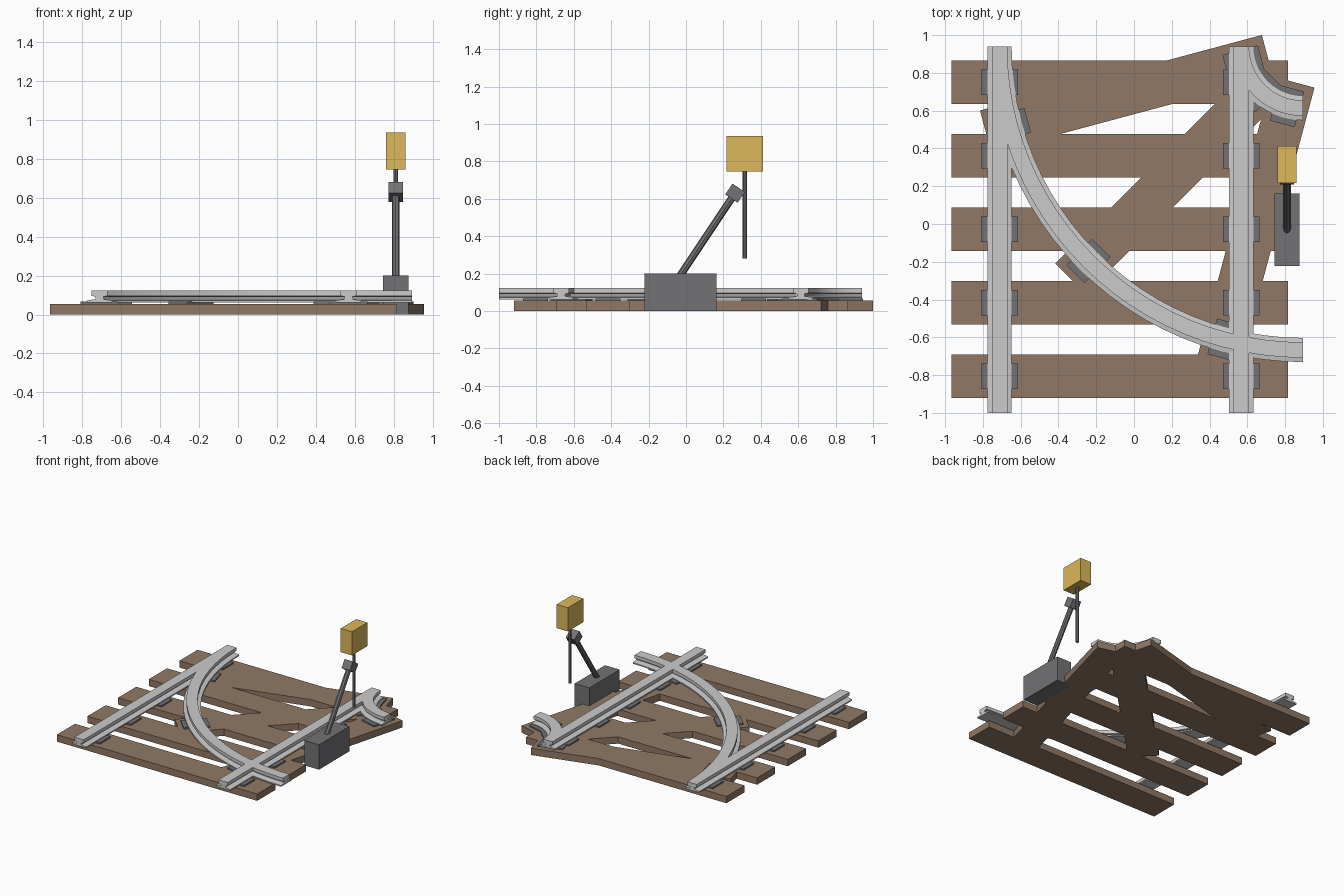
import bpy, bmesh
from math import sin, cos, pi, radians, atan2
from mathutils import Matrix, Vector

if "Cube" in bpy.data.objects:
    bpy.data.objects.remove(bpy.data.objects["Cube"])


def material(name, rgb):
    m = bpy.data.materials.new(name)
    m.diffuse_color = (*rgb, 1)
    m.use_nodes = True
    m.node_tree.nodes["Principled BSDF"].inputs["Base Color"].default_value = m.diffuse_color
    return m


WOOD = material("wood", (0.28, 0.19, 0.13))
STEEL = material("rail_steel", (0.52, 0.52, 0.54))
IRON = material("dark_iron", (0.17, 0.17, 0.18))
GOLD = material("yellow_paint", (0.72, 0.48, 0.10))


def finish(bm, name, mat):
    bmesh.ops.recalc_face_normals(bm, faces=bm.faces)
    mesh = bpy.data.meshes.new(name)
    bm.to_mesh(mesh)
    bm.free()
    mesh.materials.append(mat)
    ob = bpy.data.objects.new(name, mesh)
    bpy.context.collection.objects.link(ob)
    return ob


def box(name, center, size, mat, rot=0.0, axis='Z'):
    bm = bmesh.new()
    bmesh.ops.create_cube(bm, size=1, matrix=Matrix.Diagonal((*size, 1)))
    ob = finish(bm, name, mat)
    ob.location = center
    ob.rotation_euler['XYZ'.index(axis)] = rot
    return ob


def rod(name, a, b, radius, mat, sides=8):
    a, b = Vector(a), Vector(b)
    bm = bmesh.new()
    turn = (b - a).to_track_quat('Z', 'Y').to_matrix().to_4x4()
    bmesh.ops.create_cone(bm, cap_ends=True, segments=sides, radius1=radius,
                          radius2=radius, depth=(b - a).length,
                          matrix=Matrix.Translation((a + b) / 2) @ turn)
    return finish(bm, name, mat)


# rail cross-section: foot, web, head (half, mirrored)
HALF = [(0.064, 0.062), (0.064, 0.072), (0.020, 0.079), (0.020, 0.091),
        (0.041, 0.096), (0.041, 0.123)]
PROFILE = HALF + [(-u, z) for u, z in reversed(HALF)]


def rail(name, stations):
    """stations: (x, y, side_x, side_y) along the path"""
    bm = bmesh.new()
    rings = [[bm.verts.new((x + u * sx, y + u * sy, z)) for u, z in PROFILE]
             for x, y, sx, sy in stations]
    n = len(PROFILE)
    for r0, r1 in zip(rings, rings[1:]):
        for i in range(n):
            j = (i + 1) % n
            bm.faces.new((r0[i], r0[j], r1[j], r1[i]))
    bm.faces.new(rings[0])
    bm.faces.new(rings[-1])
    return finish(bm, name, STEEL)


TIE_H, TIE_W = 0.055, 0.23
PLATE = (0.195, 0.135, 0.014)
RAIL_X = (-0.712, 0.568)

# straight track: ties, plates and two rails
for i in range(5):
    y = 0.75 - 0.3888 * i
    box(f"straight_tie_{i}", (-0.075, y, TIE_H / 2), (1.78, TIE_W, TIE_H), WOOD)
    for k, x in enumerate(RAIL_X):
        box(f"straight_plate_{i}_{k}", (x, y, 0.059), PLATE, IRON)
for k, x in enumerate(RAIL_X):
    rail(f"straight_rail_{k}", [(x, -1.0, 1, 0), (x, 0.94, 1, 0)])

# diverging track: everything radiates from one turning centre
CX, CY = 0.895, 0.94
RADII = (1.607, 0.327)
for i, deg in enumerate((15, 45, 75)):
    a = radians(deg)
    dx, dy = -cos(a), -sin(a)
    r = (0.195 + 1.74) / 2
    box(f"curved_tie_{i}", (CX + r * dx, CY + r * dy, TIE_H / 2),
        (1.545, TIE_W, TIE_H), WOOD, a)
    for k, r in enumerate(RADII):
        box(f"curved_plate_{i}_{k}", (CX + r * dx, CY + r * dy, 0.059), PLATE, IRON, a)
for k, r in enumerate(RADII):
    steps = 24
    path = []
    for s in range(steps + 1):
        a = pi / 2 * s / steps
        path.append((CX - r * cos(a), CY - r * sin(a), -cos(a), -sin(a)))
    ob = rail(f"curved_rail_{k}", path)
    bpy.ops.object.select_all(action='DESELECT')
    ob.select_set(True)
    bpy.context.view_layer.objects.active = ob
    bpy.ops.object.shade_smooth_by_angle(angle=radians(12))

# switch stand: base, lever, grip, hanging post and yellow weight
LX = 0.81
box("switch_base", (LX, -0.03, 0.1), (0.13, 0.385, 0.2), IRON)
bottom, top = (LX, -0.038, 0.18), (LX, 0.262, 0.63)
rod("switch_lever", bottom, top, 0.02, IRON)
tilt = atan2(top[1] - bottom[1], top[2] - bottom[2])
box("lever_grip", top, (0.075, 0.08, 0.07), IRON, -tilt, 'X')
rod("marker_post", (LX, 0.315, 0.28), (LX, 0.315, 0.76), 0.012, IRON)
box("marker_block", (LX, 0.315, 0.84), (0.1, 0.195, 0.19), GOLD)
